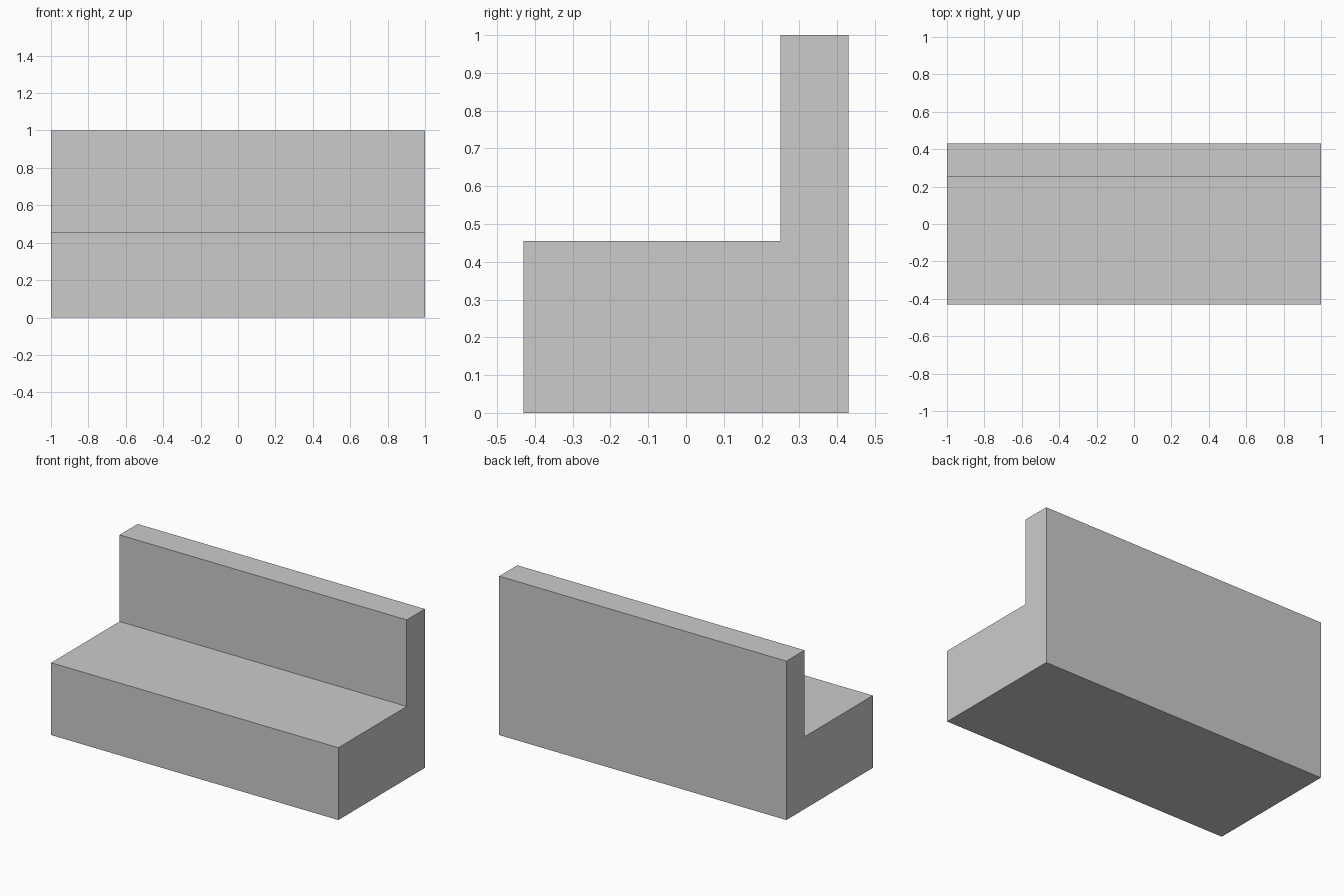
import bpy, bmesh
from mathutils import Vector

if "Cube" in bpy.data.objects:
    bpy.data.objects.remove(bpy.data.objects["Cube"])

# Bench: one L-shaped side profile (y, z) extruded along x
HALF_LENGTH = 1.0
FRONT, BACK, BACKREST = -0.43, 0.43, 0.25
SEAT_Z, TOP_Z = 0.455, 1.0
profile = [(FRONT, 0), (BACK, 0), (BACK, TOP_Z), (BACKREST, TOP_Z),
           (BACKREST, SEAT_Z), (FRONT, SEAT_Z)]

bm = bmesh.new()
side = bm.faces.new([bm.verts.new((-HALF_LENGTH, y, z)) for y, z in profile])
extruded = bmesh.ops.extrude_face_region(bm, geom=[side], use_keep_orig=True)
verts = [g for g in extruded["geom"] if isinstance(g, bmesh.types.BMVert)]
bmesh.ops.translate(bm, verts=verts, vec=Vector((2 * HALF_LENGTH, 0, 0)))
bmesh.ops.recalc_face_normals(bm, faces=bm.faces)

mesh = bpy.data.meshes.new("bench")
bm.to_mesh(mesh)
bm.free()
bpy.context.collection.objects.link(bpy.data.objects.new("bench", mesh))
